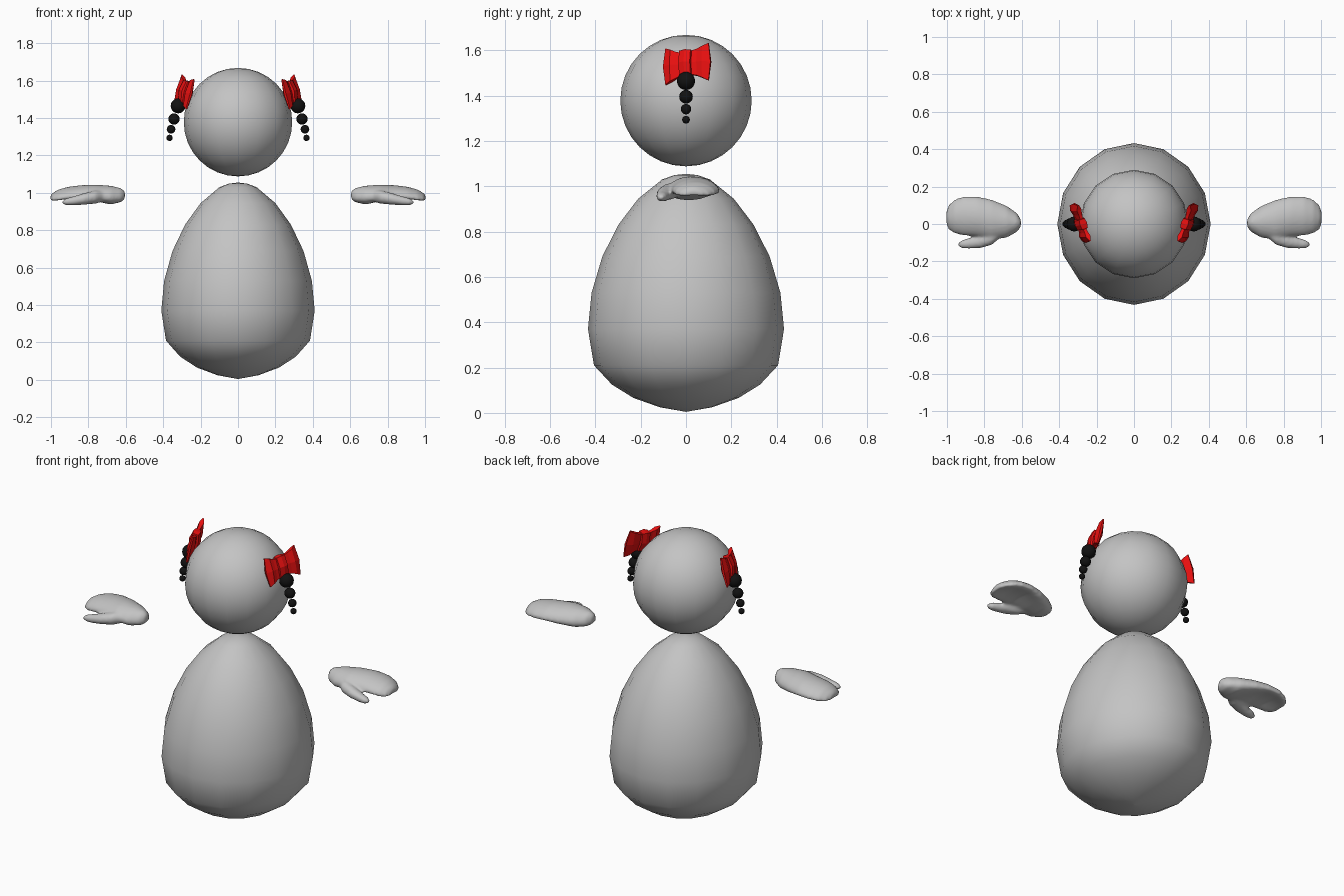
import bpy, bmesh, math
from mathutils import Vector

if "Cube" in bpy.data.objects:
    bpy.data.objects.remove(bpy.data.objects["Cube"])


def material(name, rgb):
    m = bpy.data.materials.new(name)
    m.diffuse_color = (*rgb, 1)
    m.use_nodes = True
    m.node_tree.nodes["Principled BSDF"].inputs["Base Color"].default_value = m.diffuse_color
    return m


GREY = material("soft grey", (0.55, 0.55, 0.55))
RED = material("ribbon red", (0.8, 0.005, 0.005))
BLACK = material("bead black", (0.006, 0.006, 0.006))


def finish(name, bm, mat, smooth=True):
    bmesh.ops.recalc_face_normals(bm, faces=bm.faces)
    me = bpy.data.meshes.new(name)
    bm.to_mesh(me)
    bm.free()
    me.materials.append(mat)
    for p in me.polygons:
        p.use_smooth = smooth
    ob = bpy.data.objects.new(name, me)
    bpy.context.collection.objects.link(ob)
    return ob


def loft(bm, rings):
    """Skin a list of equal rings and close both ends."""
    rows = [[bm.verts.new(p) for p in ring] for ring in rings]
    n = len(rows[0])
    for a, b in zip(rows, rows[1:]):
        for i in range(n):
            j = (i + 1) % n
            bm.faces.new((a[i], a[j], b[j], b[i]))
    bm.faces.new(rows[0])
    bm.faces.new(rows[-1][::-1])


def sphere(name, centre, r, mat, seg, rings):
    bm = bmesh.new()
    bmesh.ops.create_uvsphere(bm, u_segments=seg, v_segments=rings, radius=r)
    bmesh.ops.translate(bm, verts=bm.verts, vec=centre)
    return finish(name, bm, mat)


# Egg-shaped body, sixteen sides
profile = [(0.002, 0.005), (0.11, 0.025), (0.22, 0.066), (0.31, 0.125), (0.385, 0.21),
           (0.41, 0.37), (0.395, 0.53), (0.35, 0.69), (0.283, 0.83), (0.2, 0.945),
           (0.10, 1.03), (0.05, 1.049), (0.002, 1.055)]
bm = bmesh.new()
loft(bm, [[(r * math.cos(i * math.pi / 8), 1.055 * r * math.sin(i * math.pi / 8), z)
           for i in range(16)] for r, z in profile])
finish("body", bm, GREY)

# Head
sphere("head", (0, 0, 1.378), 0.29, GREY, 16, 16)


# Mitten hands: palm loft plus thumb loft, fused
def hand(name, s):
    bm = bmesh.new()
    # x, y centre, y half width, z centre, z half height, cupping of the underside
    palm = [(0.605, 0.005, 0.02, 0.99, 0.02, 0), (0.625, 0.008, 0.05, 0.988, 0.037, 0),
            (0.68, 0.012, 0.085, 0.988, 0.05, 0), (0.76, 0.022, 0.108, 0.992, 0.052, 0.015),
            (0.84, 0.04, 0.107, 0.994, 0.047, 0.03), (0.91, 0.043, 0.105, 0.989, 0.043, 0.03),
            (0.96, 0.04, 0.09, 0.982, 0.036, 0.02), (0.99, 0.035, 0.066, 0.976, 0.024, 0.008),
            (1.003, 0.035, 0.035, 0.974, 0.012, 0)]
    rings = []
    for x, yc, hy, zc, hz, cup in palm:
        ring = []
        for i in range(24):
            c, d = math.cos(i * math.pi / 12), math.sin(i * math.pi / 12)
            lift = cup * (1 - c * c) if d < 0 else 0
            ring.append((s * x, yc + hy * c, zc + hz * d - 0.012 * c * c + lift))
        rings.append(ring)
    loft(bm, rings)
    thumb = [(0.70, -0.03, 0.985, 0.03), (0.76, -0.07, 0.978, 0.042), (0.82, -0.092, 0.968, 0.037),
             (0.88, -0.103, 0.957, 0.029), (0.92, -0.108, 0.952, 0.022), (0.94, -0.11, 0.95, 0.009)]
    loft(bm, [[(s * x, y + r * math.cos(i * math.pi / 8), z + 0.85 * r * math.sin(i * math.pi / 8))
               for i in range(16)] for x, y, z, r in thumb])
    ob = finish(name, bm, GREY)
    rm = ob.modifiers.new("fuse", "REMESH")
    rm.mode = "VOXEL"
    rm.voxel_size = 0.009
    rm.use_smooth_shade = True
    sm = ob.modifiers.new("soften", "SMOOTH")
    sm.factor = 0.5
    sm.iterations = 4


# Bow: columns of (y, z top, z bottom, half thickness), leaning along the head
bow = [(-0.09, 1.607, 1.447, 0.006), (-0.066, 1.6, 1.462, 0.022), (-0.045, 1.592, 1.474, 0.015),
       (-0.027, 1.588, 1.482, 0.014), (-0.025, 1.594, 1.485, 0.027), (0, 1.6, 1.487, 0.034),
       (0.025, 1.6, 1.49, 0.027), (0.027, 1.597, 1.492, 0.014), (0.05, 1.605, 1.488, 0.015),
       (0.075, 1.617, 1.478, 0.022), (0.1, 1.632, 1.467, 0.006)]


def make_bow(name, s):
    n = Vector((1, -0.37, 0.26)).normalized()
    bm = bmesh.new()
    rings = []
    for k, (y, top, bot, t) in enumerate(bow):
        bulge = {0: -0.01, len(bow) - 1: 0.01}.get(k, 0)
        mid = (top + bot) / 2
        spine = [(y, top), (y + bulge, mid), (y, bot)]
        pts = [Vector((0.285 + 0.37 * a - 0.26 * (b - 1.54), a, b)) for a, b in spine]
        w = [0.6, 1, 0.6]
        ring = [p + n * t * f for p, f in zip(pts, w)]
        ring += [p - n * t * f for p, f in zip(pts[::-1], w)]
        rings.append([(s * p.x, p.y, p.z) for p in ring])
    loft(bm, rings)
    finish(name, bm, RED, smooth=False)


# Paired parts: hands, bows and bead braids
beads = [(0.32, 1.465, 0.04), (0.342, 1.395, 0.03), (0.358, 1.34, 0.023), (0.366, 1.294, 0.017)]
for side, s in (("left", -1), ("right", 1)):
    hand(side + "_hand", s)
    make_bow(side + "_bow", s)
    for i, (x, z, r) in enumerate(beads):
        sphere(f"{side}_braid_bead_{i + 1}", (s * x, 0, z), r, BLACK, 16, 10)
